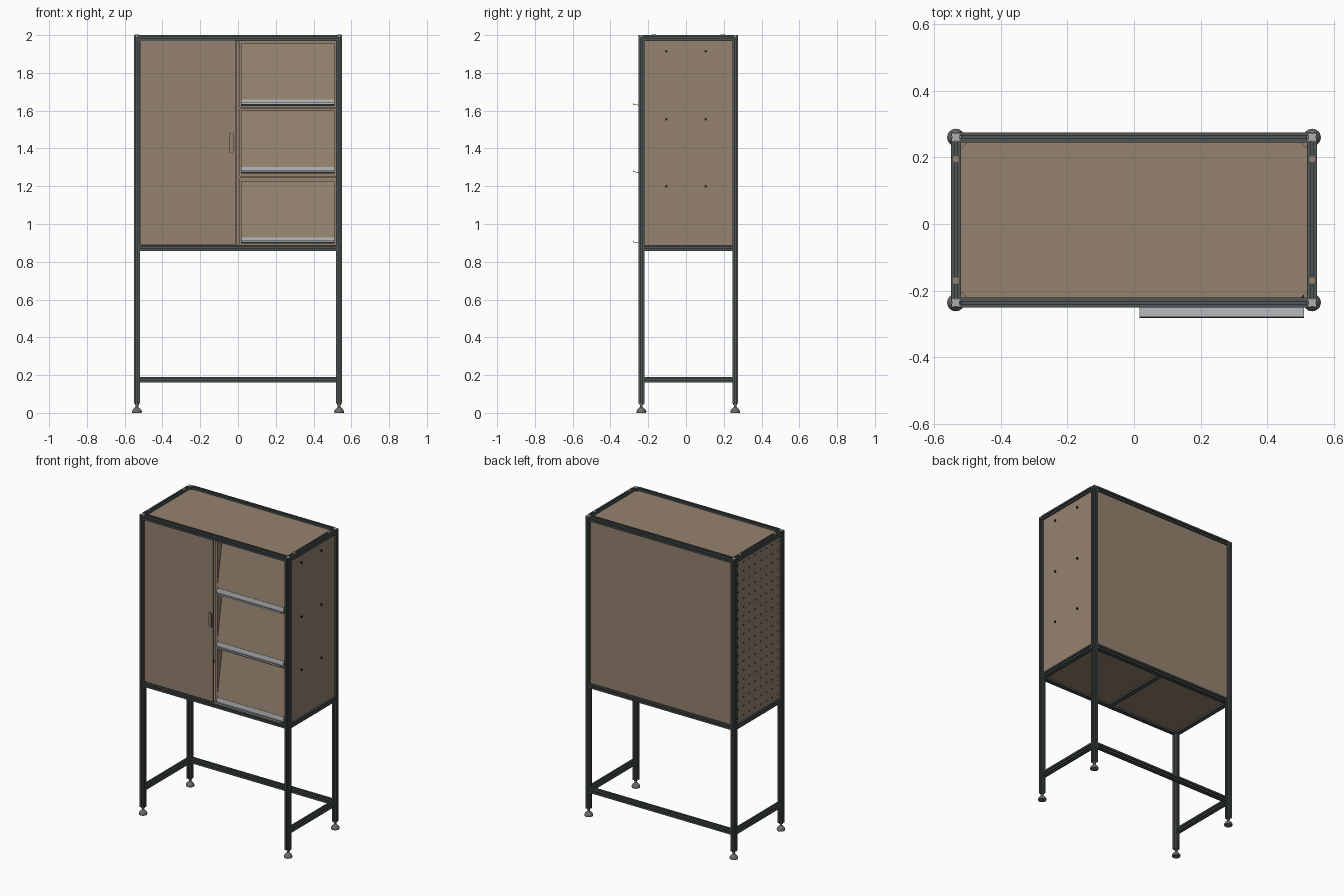
import bpy, bmesh, math
from mathutils import Matrix, Vector

if "Cube" in bpy.data.objects:
    bpy.data.objects.remove(bpy.data.objects["Cube"])


def material(name, r, g, b):
    m = bpy.data.materials.new(name)
    m.use_nodes = True
    m.diffuse_color = (r, g, b, 1)
    m.node_tree.nodes["Principled BSDF"].inputs["Base Color"].default_value = (r, g, b, 1)
    return m


BROWN = material("brown board", 0.30, 0.225, 0.16)
FRAME = material("dark frame", 0.075, 0.092, 0.09)
DARK = material("black holes", 0.02, 0.02, 0.02)
STEEL = material("light steel", 0.42, 0.43, 0.45)
FOOT = material("foot grey", 0.14, 0.15, 0.145)

PX, YF, YB, W = 0.535, -0.236, 0.26, 0.03   # post centres and profile width
YM, DEPTH = (YF + YB) / 2, YB - YF
Z_TOP, Z_SHELF, Z_LOW = 1.985, 0.873, 0.175


def finish(name, bm, mat, smooth=False):
    bmesh.ops.recalc_face_normals(bm, faces=bm.faces)
    me = bpy.data.meshes.new(name)
    bm.to_mesh(me)
    bm.free()
    me.materials.append(mat)
    ob = bpy.data.objects.new(name, me)
    bpy.context.collection.objects.link(ob)
    if smooth:
        bpy.ops.object.select_all(action='DESELECT')
        ob.select_set(True)
        bpy.context.view_layer.objects.active = ob
        bpy.ops.object.shade_smooth_by_angle(angle=math.radians(40))
    return ob


def add_box(bm, lo, hi):
    lo, hi = Vector(lo), Vector(hi)
    size = hi - lo
    bmesh.ops.create_cube(bm, size=1, matrix=Matrix.Translation((lo + hi) / 2)
                          @ Matrix.Diagonal((*size, 1)))


def box(name, lo, hi, mat):
    bm = bmesh.new()
    add_box(bm, lo, hi)
    return finish(name, bm, mat)


def slotted_bar(name, start, end):
    """Square bar with a groove along each of its four sides."""
    h, s, d = W / 2, 0.004, 0.009
    side = [(h, -h), (h, -s), (h - d, -s), (h - d, s), (h, s)]
    start, end = Vector(start), Vector(end)
    axis = end - start
    bm = bmesh.new()
    ring = []
    for k in range(4):
        turn = Matrix.Rotation(k * math.pi / 2, 3, 'Z')
        ring += [bm.verts.new(turn @ Vector((x, y, 0))) for x, y in side]
    face = bm.faces.new(ring)
    ext = bmesh.ops.extrude_face_region(bm, geom=[face])["geom"]
    bmesh.ops.translate(bm, vec=(0, 0, axis.length),
                        verts=[v for v in ext if isinstance(v, bmesh.types.BMVert)])
    spin = Vector((0, 0, 1)).rotation_difference(axis).to_matrix().to_4x4()
    bmesh.ops.transform(bm, matrix=Matrix.Translation(start) @ spin, verts=bm.verts)
    return finish(name, bm, FRAME)


def lathe(name, profile, x, y, mat):
    bm = bmesh.new()
    verts = [bm.verts.new((r, 0, z)) for r, z in profile]
    edges = [bm.edges.new(p) for p in zip(verts, verts[1:])]
    bmesh.ops.spin(bm, geom=verts + edges, cent=(0, 0, 0), axis=(0, 0, 1),
                   angle=math.tau, steps=24)
    bmesh.ops.remove_doubles(bm, verts=bm.verts, dist=0.0002)
    bmesh.ops.translate(bm, vec=(x, y, 0), verts=bm.verts)
    return finish(name, bm, mat, smooth=True)


def discs(name, centres, axis, radius, depth, mat, stretch=1):
    """Thin round plates facing the given axis."""
    bm = bmesh.new()
    turn = Vector((0, 0, 1)).rotation_difference(Vector(axis)).to_matrix().to_4x4()
    for c in centres:
        bmesh.ops.create_cone(bm, cap_ends=True, segments=12, radius1=radius,
                              radius2=radius, depth=depth,
                              matrix=Matrix.Translation(c) @ turn
                              @ Matrix.Diagonal((1, stretch, 1, 1)))
    return finish(name, bm, mat)


# Posts, feet and corner caps
foot_profile = [(0, 0), (0.025, 0), (0.026, 0.008), (0.021, 0.018), (0.011, 0.028),
                (0.007, 0.032), (0.007, 0.042), (0.011, 0.042), (0.011, 0.05), (0, 0.05)]
for xn, x in (("right", -PX), ("left", PX)):
    for yn, y in (("front", YF), ("back", YB)):
        slotted_bar(f"{yn}_{xn}_post", (x, y, 0.05), (x, y, 1.998))
        lathe(f"{yn}_{xn}_foot", foot_profile, x, y, FOOT)
        box(f"{yn}_{xn}_corner_cap", (x - 0.011, y - 0.011, 1.99),
            (x + 0.011, y + 0.011, 2), STEEL)

# Rails: full rings at top and cabinet floor, open-fronted ring near the feet
IN = PX - W / 2
for ring, z in (("top", Z_TOP), ("floor", Z_SHELF), ("lower", Z_LOW)):
    slotted_bar(f"{ring}_back_rail", (-IN, YB, z), (IN, YB, z))
    if ring != "lower":
        slotted_bar(f"{ring}_front_rail", (-IN, YF, z), (IN, YF, z))
    for xn, x in (("right", -PX), ("left", PX)):
        slotted_bar(f"{ring}_{xn}_rail", (x, YF + W / 2, z), (x, YB - W / 2, z))
slotted_bar("floor_middle_rail", (0, YF + W / 2, Z_SHELF), (0, YB - W / 2, Z_SHELF))

# Oval access holes on top of the side rails
discs("rail_access_plugs", [(s * PX, y, 2) for s in (-1, 1) for y in (-0.17, 0.195)],
      (0, 0, 1), 0.009, 0.004, BROWN, 1.3)

# Boards closing the cabinet, seated in the grooves
E, T = IN + 0.006, 0.004
Z0, Z1 = Z_SHELF + 0.009, Z_TOP - 0.009
Y0, Y1 = YF + 0.009, YB - 0.009
box("back_board", (-E, YB - T, Z0), (E, YB + T, Z1), BROWN)
for xn, s in (("right", -1), ("left", 1)):
    box(f"{xn}_side_board", (s * PX - T, Y0, Z0), (s * PX + T, Y1, Z1), BROWN)
box("floor_board", (-E, Y0, Z_SHELF - T), (E, Y1, Z_SHELF + T), BROWN)

# Top board with clipped corners
bm = bmesh.new()
add_box(bm, (-E, Y0, Z_TOP - T), (E, Y1, Z_TOP + T))
upright = [e for e in bm.edges
           if abs(e.verts[0].co.z - e.verts[1].co.z) > T]
bmesh.ops.bevel(bm, geom=upright, offset=0.03, segments=1, affect='EDGES')
finish("top_board", bm, BROWN)

# Perforated right side and sparse bolt holes on the left side
discs("right_side_perforations",
      [(-PX, YM - 0.21 + 0.06 * i, 0.92 + 0.06 * j) for i in range(8) for j in range(18)],
      (1, 0, 0), 0.006, 0.0095, DARK)
discs("left_side_bolts", [(PX + 0.007, y, z) for y in (-0.105, 0.105)
                          for z in (1.2, 1.555, 1.915)],
      (1, 0, 0), 0.007, 0.0095, DARK)

# Divider, door and its pull
box("divider_board", (-0.007, YF + 0.003, 0.888), (0.011, YB - T, 1.97), BROWN)
box("door", (-0.517, YF - 0.008, 0.891), (-0.013, YF + 0.004, 1.968), BROWN)


def pull_plate(name, half_w, half_h, y0, y1, mat):
    bm = bmesh.new()
    add_box(bm, (-0.035 - half_w, y0, 1.43 - half_h), (-0.035 + half_w, y1, 1.43 + half_h))
    edges = [e for e in bm.edges if abs(e.verts[0].co.y - e.verts[1].co.y) > 0.001]
    bmesh.ops.bevel(bm, geom=edges, offset=half_w * 0.95, segments=4,
                    affect='EDGES', profile=0.5)
    finish(name, bm, mat)


pull_plate("door_pull_rim", 0.013, 0.053, YF - 0.0095, YF - 0.007, DARK)
pull_plate("door_pull", 0.0105, 0.0505, YF - 0.012, YF - 0.008, BROWN)

# Shelves behind the display boards
for i, z in enumerate((1.25, 1.612)):
    box(f"shelf_{i + 1}", (0.011, YF + 0.002, z - T), (IN, YB - T, z + T), BROWN)

# Leaning display boards, each with a steel ledge along its foot
X0, X1 = 0.016, 0.51
for i, z in enumerate((0.898, 1.27, 1.627)):
    board = box(f"display_board_{i + 1}", (X0, 0, 0), (X1, 0.008, 0.335), BROWN)
    bm = bmesh.new()
    add_box(bm, (X0, -0.035, 0), (X1, 0, 0.003))
    add_box(bm, (X0, -0.035, 0), (X1, -0.032, 0.009))
    add_box(bm, (X0, -0.003, 0), (X1, 0, 0.031))
    ledge = finish(f"display_ledge_{i + 1}", bm, STEEL)
    for ob in (board, ledge):
        ob.location = (0, -0.247, z)
        ob.rotation_euler = (math.radians(-10), 0, 0)
